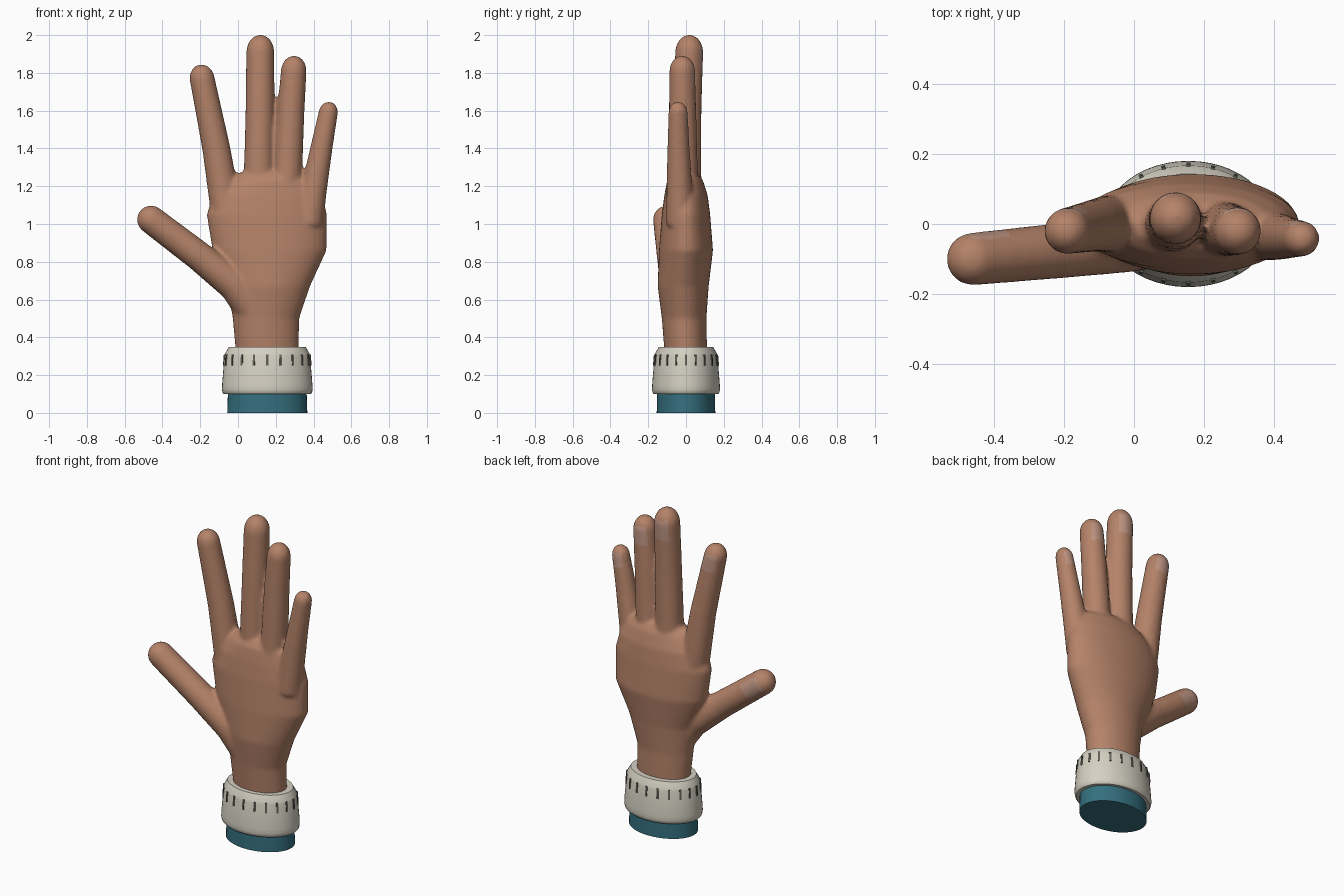
import bpy, bmesh, math
from mathutils import Vector, Matrix

if "Cube" in bpy.data.objects:
    bpy.data.objects.remove(bpy.data.objects["Cube"])


def material(name, rgb):
    m = bpy.data.materials.new(name)
    m.use_nodes = True
    colour = (*rgb, 1)
    m.diffuse_color = colour
    bsdf = m.node_tree.nodes["Principled BSDF"]
    bsdf.inputs["Base Color"].default_value = colour
    bsdf.inputs["Roughness"].default_value = 0.7
    return m


SKIN = material("skin", (0.46, 0.225, 0.14))
NAIL = material("nail", (0.50, 0.29, 0.22))
CUFF = material("cuff_cream", (0.66, 0.63, 0.54))
SLIT = material("slit_grey", (0.12, 0.12, 0.10))
TEAL = material("sleeve_teal", (0.035, 0.16, 0.21))


def loft(bm, rings, sides=32):
    """Skin a tube through rings of (centre, half_axis_u, half_axis_v)."""
    loops = []
    for c, u, v in rings:
        angles = [math.tau * i / sides for i in range(sides)]
        loops.append([bm.verts.new(c + u * math.cos(a) + v * math.sin(a)) for a in angles])
    for low, high in zip(loops, loops[1:]):
        for i in range(sides):
            j = (i + 1) % sides
            bm.faces.new((low[i], low[j], high[j], high[i]))
    bm.faces.new(loops[0][::-1])
    bm.faces.new(loops[-1])


def flat_rings(stations):
    """Horizontal ellipses from (z, x, y, half_width, half_depth)."""
    return [(Vector((x, y, z)), Vector((w, 0, 0)), Vector((0, d, 0)))
            for z, x, y, w, d in stations]


def finger_rings(stations, tip):
    """Round rings from (x, y, z, radius), closed by a dome of length tip * radius."""
    pts = [Vector(s[:3]) for s in stations]
    axis = (pts[-1] - pts[0]).normalized()
    u = Vector((0, 1, 0)).cross(axis).normalized()
    v = axis.cross(u)
    rings = [(p, u * s[3], v * s[3]) for p, s in zip(pts, stations)]
    r = stations[-1][3]
    for k in range(1, 8):
        a = math.pi / 2 * k / 7.3
        rings.append((pts[-1] + axis * (r * tip * math.sin(a)),
                      u * r * math.cos(a), v * r * math.cos(a)))
    return rings, pts[-1] + axis * r * tip, axis, r


def finish(name, bm, mat):
    bmesh.ops.recalc_face_normals(bm, faces=bm.faces)
    me = bpy.data.meshes.new(name)
    bm.to_mesh(me)
    bm.free()
    me.materials.append(mat)
    ob = bpy.data.objects.new(name, me)
    bpy.context.collection.objects.link(ob)
    return ob


# Palm and wrist
bm = bmesh.new()
loft(bm, flat_rings([
    (0.30, 0.155, 0, 0.165, 0.112),
    (0.50, 0.148, -0.01, 0.176, 0.118),
    (0.67, 0.163, -0.015, 0.218, 0.135),
    (0.86, 0.167, 0, 0.302, 0.143),
    (1.05, 0.153, 0, 0.319, 0.128),
    (1.15, 0.155, 0, 0.290, 0.115),
    (1.23, 0.170, -0.005, 0.225, 0.095),
    (1.27, 0.170, -0.005, 0.170, 0.065)]), 48)

# Fingers and thumb
digits = [
    ([(-0.05, 0, 1.0, 0.085), (-0.08, 0, 1.18, 0.08),
      (-0.115, -0.005, 1.4, 0.074), (-0.19, -0.02, 1.77, 0.066)], 1.15),
    ([(0.11, 0, 1.1, 0.085), (0.112, 0, 1.3, 0.08),
      (0.117, 0.005, 1.6, 0.077), (0.118, 0.017, 1.91, 0.074)], 1.25),
    ([(0.25, -0.015, 1.1, 0.082), (0.264, -0.015, 1.3, 0.077),
      (0.28, -0.018, 1.6, 0.072), (0.295, -0.02, 1.81, 0.068)], 1.2),
    ([(0.375, -0.03, 1.0, 0.075), (0.405, -0.035, 1.2, 0.068),
      (0.445, -0.04, 1.42, 0.058), (0.478, -0.042, 1.59, 0.051)], 1.15),
    ([(0.08, -0.02, 0.55, 0.10), (-0.02, -0.05, 0.68, 0.088),
      (-0.20, -0.075, 0.825, 0.079), (-0.46, -0.10, 1.023, 0.075)], 1.0),
]
nails = []
for stations, tip in digits:
    rings, end, axis, r = finger_rings(stations, tip)
    loft(bm, rings)
    nails.append((end, axis, r))
hand = finish("hand", bm, SKIN)

# Fuse the hand into one soft skin
remesh = hand.modifiers.new("fuse", "REMESH")
remesh.mode = "VOXEL"
remesh.voxel_size = 0.011
soften = hand.modifiers.new("soften", "SMOOTH")
soften.factor = 0.5
soften.iterations = 7
graph = bpy.context.evaluated_depsgraph_get()
fused = bpy.data.meshes.new_from_object(hand.evaluated_get(graph))
hand.modifiers.clear()
hand.data = fused
fused.materials.clear()
fused.materials.append(SKIN)
fused.materials.append(NAIL)

# Fingernails: faces on the back of each fingertip
for face in fused.polygons:
    face.use_smooth = True
    face.material_index = 0
    if face.normal.y < 0.74:
        continue
    for end, axis, r in nails:
        back = end - face.center
        along = back.dot(axis)
        if 0.75 * r < along < 2.4 * r and (back - axis * along).length < 1.3 * r:
            face.material_index = 1

# Sleeve and rolled cuff
CX = 0.155
bm = bmesh.new()
loft(bm, flat_rings([(0, CX, 0, 0.212, 0.155), (0.12, CX, 0, 0.208, 0.153)]), 48)
sleeve = finish("sleeve", bm, TEAL)

bm = bmesh.new()
loft(bm, flat_rings([(z, CX, 0, w, w - 0.06) for z, w in (
    (0.10, 0.230), (0.108, 0.237), (0.125, 0.240), (0.15, 0.239),
    (0.30, 0.227), (0.315, 0.223), (0.35, 0.203))]), 48)
cuff = finish("cuff", bm, CUFF)

# Ribbing slits around the cuff
bm = bmesh.new()
W, D = 0.2285, 0.1685
for i in range(20):
    a = math.tau * i / 20 + math.pi / 2
    turn = math.atan2(W * math.sin(a), D * math.cos(a))
    place = (Matrix.Translation((CX + W * math.cos(a), D * math.sin(a), 0.28))
             @ Matrix.Rotation(turn, 4, "Z") @ Matrix.Rotation(-0.08, 4, "Y")
             @ Matrix.Diagonal((0.008, 0.011, 0.06, 1)))
    bmesh.ops.create_cube(bm, size=1, matrix=place)
slits = finish("cuff_slits", bm, SLIT)

# Smooth shading with crisp rims
bpy.ops.object.select_all(action="DESELECT")
for ob in (sleeve, cuff):
    ob.select_set(True)
bpy.context.view_layer.objects.active = cuff
bpy.ops.object.shade_smooth_by_angle(angle=math.radians(35))
